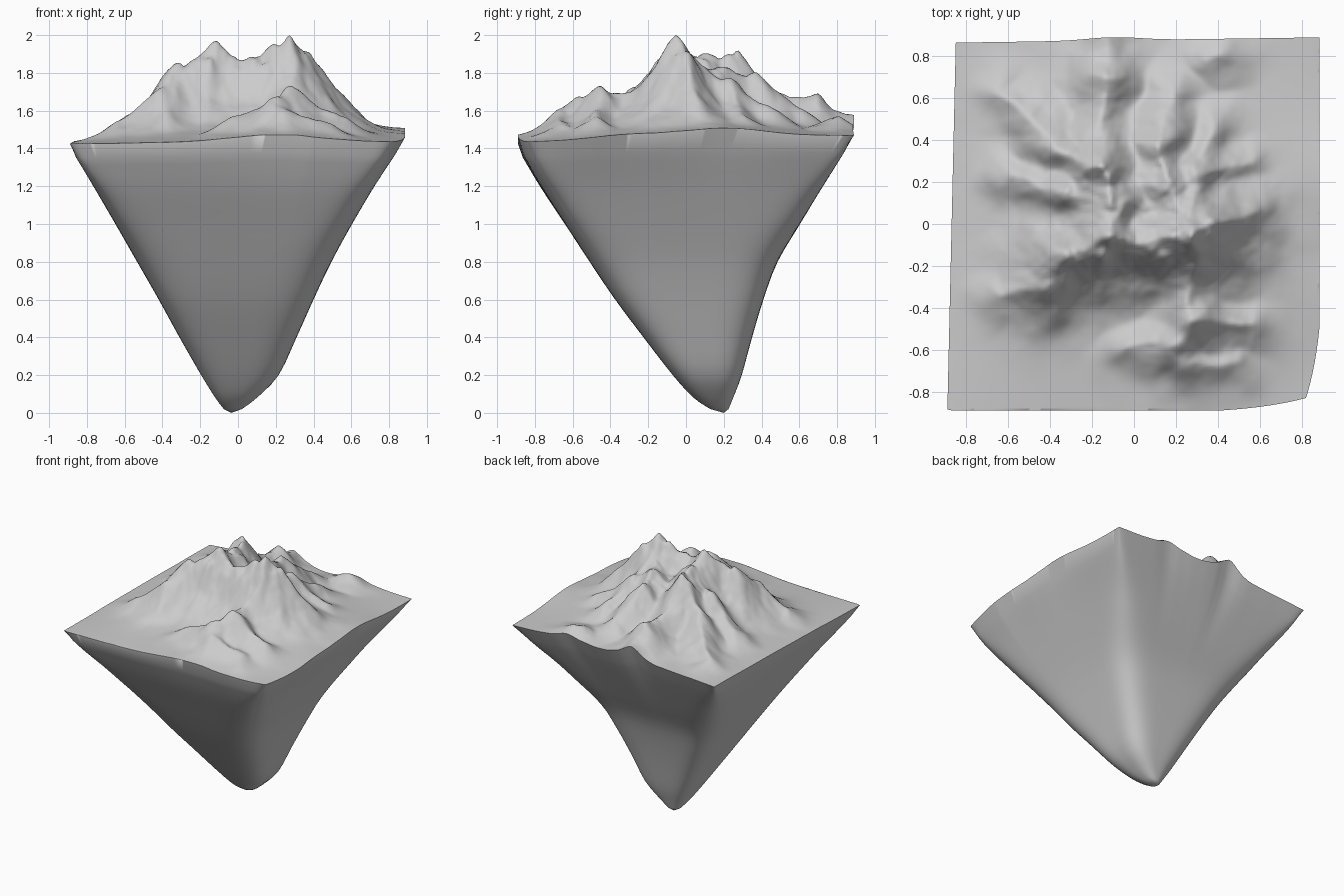
import bpy, bmesh, math
from mathutils import Vector, noise

if "Cube" in bpy.data.objects:
    bpy.data.objects.remove(bpy.data.objects["Cube"])

N = 130  # grid cells per side of the terrain

# Mountain ridges: each a path of (x, y, z) crest points
RIDGES = [
    [(-.46, -.27, 1.69), (-.34, -.16, 1.87), (-.24, -.12, 1.88), (-.13, -.07, 1.99), (.02, -.09, 1.89),
     (.10, -.08, 1.90), (.17, -.07, 1.96), (.27, -.06, 2.0), (.36, -.02, 1.93), (.45, .02, 1.83), (.60, .06, 1.63)],
    [(-.13, -.05, 1.96), (-.10, .12, 1.92), (-.16, .27, 1.93), (-.36, .36, 1.75), (-.50, .52, 1.62), (-.62, .62, 1.54)],
    [(-.10, .10, 1.88), (-.32, .14, 1.80), (-.57, .22, 1.61)],
    [(-.16, .27, 1.92), (-.15, .50, 1.71), (-.13, .70, 1.71), (-.13, .80, 1.61), (-.13, .95, 1.59)],
    [(.27, -.06, 1.96), (.15, .20, 1.86), (.12, .37, 1.83), (.18, .62, 1.63)],
    [(.27, .0, 1.92), (.29, .24, 1.78), (.38, .46, 1.63)],
    [(.29, .24, 1.76), (.55, .29, 1.60)],
    [(.20, -.12, 1.84), (.25, -.26, 1.73), (.28, -.46, 1.74), (.20, -.57, 1.68), (-.02, -.58, 1.59)],
    [(.28, -.46, 1.73), (.55, -.48, 1.59)],
    [(.20, -.57, 1.68), (.25, -.66, 1.62), (.48, -.66, 1.55)],
    [(-.34, -.16, 1.82), (-.42, -.30, 1.73), (-.62, -.34, 1.57)],
    [(.36, .78, 1.58), (.42, .80, 1.59)],
]
SEGMENTS = [(Vector(a), Vector(b)) for r in RIDGES for a, b in zip(r, r[1:])]

# Underside levels: z, left, right, front, back, corner squareness
LEVELS = [
    (1.36, -.855, .835, -.86, .835, 40), (1.2, -.765, .725, -.77, .73, 16),
    (1.0, -.65, .605, -.64, .605, 9), (.8, -.535, .495, -.51, .485, 6),
    (.6, -.42, .40, -.375, .41, 5), (.4, -.31, .31, -.225, .35, 4),
    (.2, -.195, .215, -.07, .295, 3.2), (.08, -.12, .10, .04, .25, 2.6),
    (.02, -.075, .02, .13, .225, 2.2),
]


def resample(rows, steps):
    """Smooth Catmull-Rom interpolation between level rows."""
    out = []
    for i in range(len(rows) - 1):
        a, b, c, d = (rows[max(0, min(len(rows) - 1, i + k))] for k in (-1, 0, 1, 2))
        for s in range(steps):
            t = s / steps
            out.append([.5 * (2 * q + (r - p) * t + (2 * p - 5 * q + 4 * r - w) * t * t
                              + (3 * q - p - 3 * r + w) * t ** 3) for p, q, r, w in zip(a, b, c, d)])
    return out + [rows[-1]]


def bilinear(u, v, fl, fr, br, bl):
    a, b = (u + 1) / 2, (v + 1) / 2
    return (fl * (1 - a) + fr * a) * (1 - b) + (bl * (1 - a) + br * a) * b


def bump(t, center, width):
    return math.exp(-((t - center) / width) ** 2)


def outline(u, v):
    """Slightly irregular square plan."""
    x = bilinear(u, v, -.89, .82, .885, -.85)
    y = bilinear(u, v, -.885, -.83, .89, .865)
    x += max(0, u) * .06 * (1 - v ** 4)
    y -= max(0, -v) * .05 * (1 - u ** 4)
    y += max(0, v) * .015 * bump(u, -.13, .2)
    return min(x, .885), max(min(y, .89), -.89)


def plain(u, v):
    """Gently warped ground level under the mountain."""
    z = bilinear(u, v, 1.425, 1.435, 1.47, 1.44)
    z += max(0, u) ** 2 * (.05 * bump(v, .2, .35) + .025 * bump(v, -.4, .3))
    z += max(0, -v) * .035 * bump(u, .25, .4) + max(0, v) * .025 * (1 - u * u)
    return z + .05 * (1 - u * u) * (1 - v * v)


def relief(x, y, base):
    """Rounded ridges falling off in concave slopes, with eroded noise."""
    p = Vector((x, y, 0))
    w = Vector((noise.noise(p * 7), noise.noise(p * 7 + Vector((9, 4, 2))), 0)) * .03
    q = (p + w).to_2d()
    # broad massif that fills the valleys between the ridges
    total = (.30 * math.exp(-((x + .02) / .42) ** 2 - ((y - .1) / .38) ** 2)) ** 6
    for a, b in SEGMENTS:
        ab = b.xy - a.xy
        t = max(0, min(1, (q - a.xy).dot(ab) / ab.length_squared))
        d = (q - a.xy - ab * t).length
        h = max(0, a.z + (b.z - a.z) * t - base)
        width = .075 + .27 * h
        total += (h * math.exp(-(d / width) ** 1.5)) ** 6 * .8
    h = total ** (1 / 6)
    return h * (1 + .06 * noise.noise(p * 14) + .03 * noise.noise(p * 30))


bm = bmesh.new()

# Mountain terrain
grid, rel = {}, {}
for i in range(N + 1):
    for j in range(N + 1):
        u, v = 2 * i / N - 1, 2 * j / N - 1
        x, y = outline(u, v)
        base = plain(u, v)
        rel[i, j] = relief(x, y, base)
        grid[i, j] = bm.verts.new((x, y, base))
scale = min((2 - grid[k].co.z) / rel[k] for k in grid if rel[k] > .3)
for k, vert in grid.items():
    vert.co.z += rel[k] * scale
for i in range(N):
    for j in range(N):
        bm.faces.new((grid[i, j], grid[i + 1, j], grid[i + 1, j + 1], grid[i, j + 1]))

# Tapering rock underside hung from the rim
rim = ([(i, 0) for i in range(N)] + [(N, j) for j in range(N)]
       + [(N - i, N) for i in range(N)] + [(0, N - j) for j in range(N)])
ring = [grid[k] for k in rim]
for z, xl, xr, yf, yb, p in resample(LEVELS, 3):
    new = []
    for k in rim:
        u, v = 2 * k[0] / N - 1, 2 * k[1] / N - 1
        s = (abs(u) ** p + abs(v) ** p) ** (-1 / p)
        edge = grid[k].co
        pull = (z / 1.42) ** 5   # upper levels follow the uneven rim
        x = (xl + xr) / 2 + u * s * (xr - xl) / 2 + (edge.x - .885 * u) * pull
        y = (yf + yb) / 2 + v * s * (yb - yf) / 2 + (edge.y - .885 * v) * pull
        new.append(bm.verts.new((x, y, z + (edge.z - 1.44) * (z / 1.44) ** 9)))
    for n in range(len(rim)):
        m = (n + 1) % len(rim)
        bm.faces.new((ring[m], ring[n], new[n], new[m]))
    ring = new
tip = bm.verts.new((-.035, .2, 0))
for n in range(len(rim)):
    bm.faces.new((ring[(n + 1) % len(rim)], ring[n], tip))
bmesh.ops.recalc_face_normals(bm, faces=bm.faces)

mesh = bpy.data.meshes.new("floating_mountain_island")
bm.to_mesh(mesh)
bm.free()
island = bpy.data.objects.new("floating_mountain_island", mesh)
bpy.context.collection.objects.link(island)
bpy.context.view_layer.objects.active = island
island.select_set(True)
bpy.ops.object.shade_smooth_by_angle(angle=math.radians(75))
